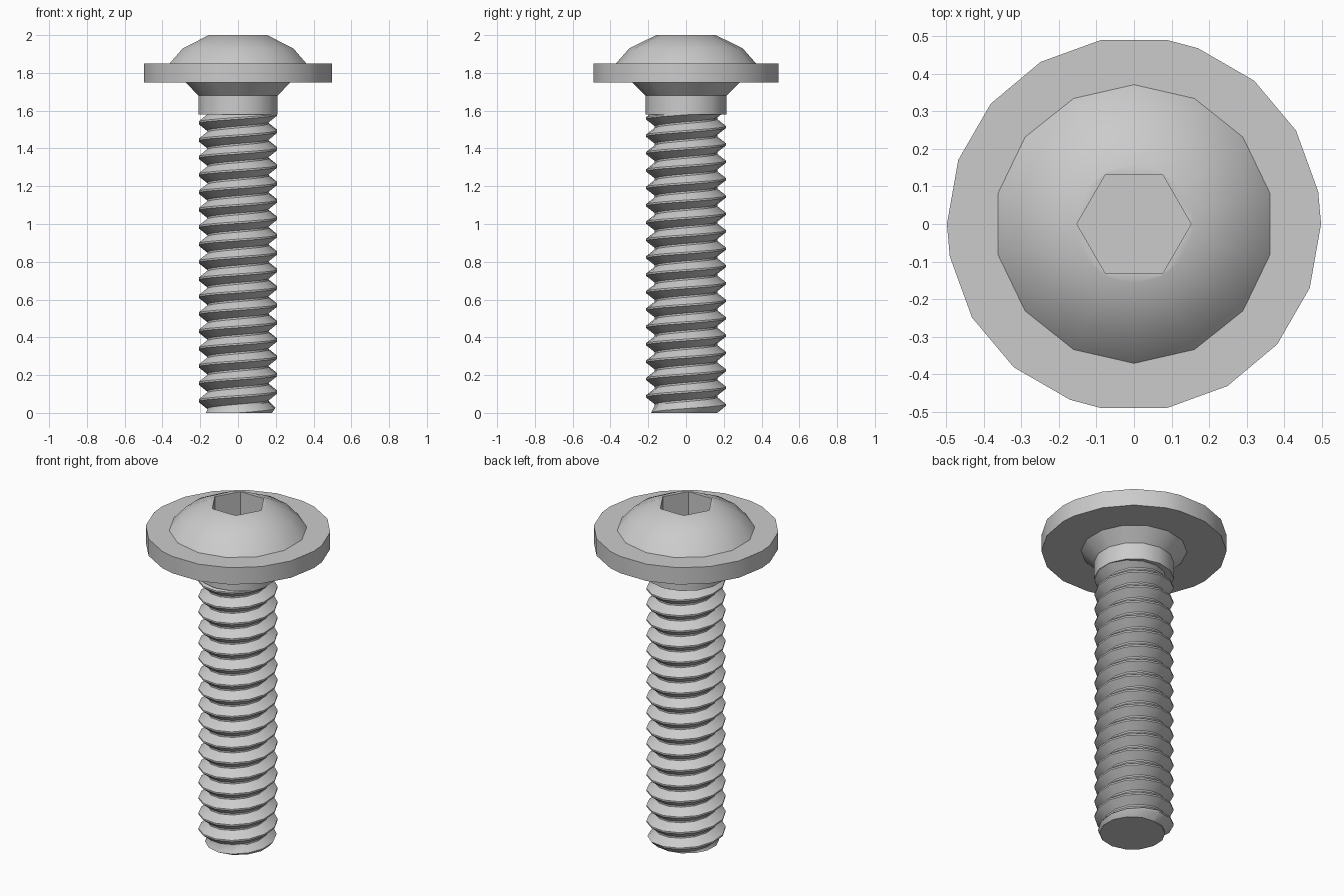
import bpy, bmesh
from math import sin, cos, pi, radians

cube = bpy.data.objects.get("Cube")
if cube:
    bpy.data.objects.remove(cube, do_unlink=True)

steel = bpy.data.materials.new("grey_steel")
steel.use_nodes = True
grey = (0.6, 0.6, 0.6, 1)
steel.diffuse_color = grey
steel.node_tree.nodes["Principled BSDF"].inputs["Base Color"].default_value = grey


def ring(bm, angles, r, z):
    return [bm.verts.new((r * cos(a), r * sin(a), z)) for a in angles]


def join(bm, a, b):
    n = len(a)
    for i in range(n):
        j = (i + 1) % n
        bm.faces.new((a[i], a[j], b[j], b[i]))


def loft(bm, angles, profile):
    """Stack rings of (radius, height) and skin them."""
    rings = [ring(bm, angles, r, z) for r, z in profile]
    for a, b in zip(rings, rings[1:]):
        join(bm, a, b)
    return rings


def loop_edges(bm, verts):
    return [bm.edges.get((verts[i - 1], verts[i])) for i in range(len(verts))]


def finish(bm, name):
    bmesh.ops.recalc_face_normals(bm, faces=bm.faces)
    mesh = bpy.data.meshes.new(name)
    bm.to_mesh(mesh)
    bm.free()
    obj = bpy.data.objects.new(name, mesh)
    bpy.context.collection.objects.link(obj)
    mesh.materials.append(steel)
    bpy.ops.object.select_all(action="DESELECT")
    obj.select_set(True)
    bpy.context.view_layer.objects.active = obj
    bpy.ops.object.shade_smooth_by_angle(angle=radians(30))


SIDES = 14
around = [pi / 2 + 2 * pi * i / SIDES for i in range(SIDES)]
hexagon = [pi / 3 * i for i in range(6)]

# Domed head with a hexagonal socket that ends in a shallow cone
bm = bmesh.new()
dome = loft(bm, around, [(0.371, 1.85), (0.3, 1.93), (0.158, 2.0)])
socket = loft(bm, hexagon, [(0.152, 2.0), (0.152, 1.83)])
bmesh.ops.bridge_loops(bm, edges=loop_edges(bm, dome[-1]) + loop_edges(bm, socket[0]))
tip = bm.verts.new((0, 0, 1.75))
for i in range(6):
    bm.faces.new((socket[1][i - 1], socket[1][i], tip))
finish(bm, "domed_head")

# Flange disc with slightly uneven sides
bm = bmesh.new()
starts = [(0, 1), (10, 4), (80, 2), (120, 4), (190, 4), (260, 5)]
rim = [radians(s + 20 * i) for s, n in starts for i in range(n)]
rim = [a for a in rim if a < radians(359)]
flange = loft(bm, rim, [(0.498, 1.75), (0.498, 1.85)])
bm.faces.new(flange[0])
bm.faces.new(flange[1])
finish(bm, "flange")

# Flared neck and plain collar below the flange
bm = bmesh.new()
neck = loft(bm, around, [(0.16, 1.58), (0.215, 1.58), (0.215, 1.68), (0.287, 1.752)])
bm.faces.new(neck[0])
finish(bm, "neck")

# Threaded shank: a helical strip, trimmed flat at both ends
PITCH, TOP = 0.092, 1.59
section = [(0.166, 0.0), (0.213, 0.4), (0.213, 0.5), (0.166, 0.9)]
bm = bmesh.new()
turns = int(TOP / PITCH) + 4
columns = []
for i in range(turns * SIDES + 1):
    a = pi / 2 + 2 * pi * i / SIDES
    column = []
    for r, t in section:
        z = PITCH * (i / SIDES + t - 2)
        r = min(r, 0.185 + 0.7 * max(z, 0))
        column.append(bm.verts.new((r * cos(a), r * sin(a), z)))
    columns.append(column)
for i in range(len(columns) - 1):
    a, b = columns[i], columns[i + 1]
    for k in range(3):
        bm.faces.new((a[k], b[k], b[k + 1], a[k + 1]))
    if i + SIDES + 1 < len(columns):
        c, d = columns[i + SIDES], columns[i + SIDES + 1]
        bm.faces.new((a[3], b[3], d[0], c[0]))
for z, up in ((0, -1), (TOP, 1)):
    bmesh.ops.bisect_plane(bm, geom=bm.verts[:] + bm.edges[:] + bm.faces[:],
                           plane_co=(0, 0, z), plane_no=(0, 0, up), clear_outer=True)
bmesh.ops.holes_fill(bm, edges=[e for e in bm.edges if e.is_boundary])
finish(bm, "threaded_shank")
